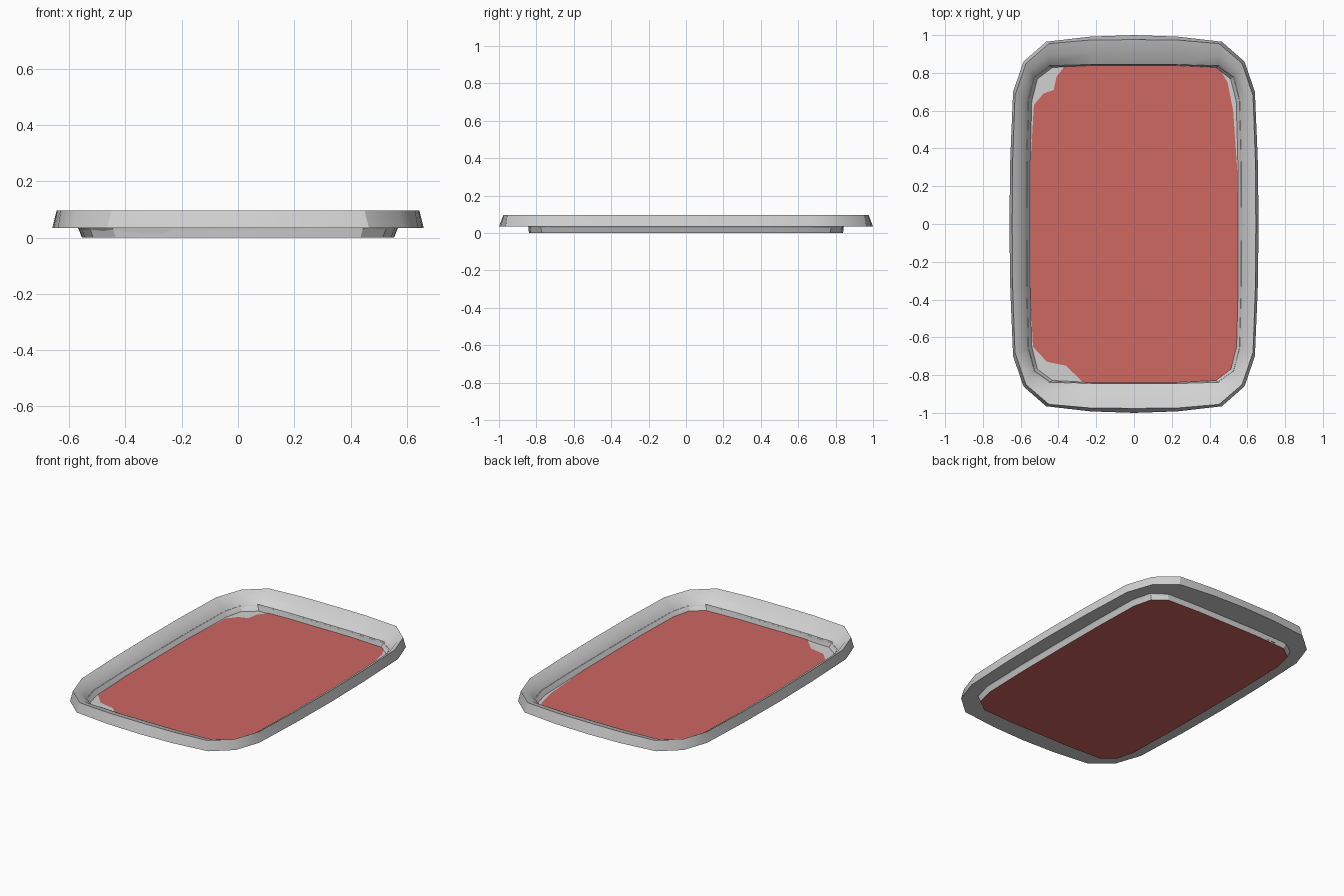
import bpy, bmesh, math

if "Cube" in bpy.data.objects:
    bpy.data.objects.remove(bpy.data.objects["Cube"])


def material(name, rgb):
    m = bpy.data.materials.new(name)
    m.diffuse_color = (*rgb, 1)
    m.use_nodes = True
    m.node_tree.nodes["Principled BSDF"].inputs["Base Color"].default_value = m.diffuse_color
    return m


GREY = material("pale grey", (0.64, 0.64, 0.64))
RED = material("soft red", (0.62, 0.135, 0.12))

# Quarter outlines, from the +x side round to the +y end
OUTER = [(.66, 0), (.655, .35), (.64, .70), (.585, .86), (.465, .965), (.23, .992), (0, 1.0)]
CREST = [(.645, 0), (.642, .35), (.63, .68), (.572, .85), (.45, .955), (.23, .974), (0, .976)]
INNER = [(.574, 0), (.572, .35), (.564, .66), (.532, .78), (.45, .838), (.22, .845), (0, .845)]
FLOOR = [(.555, 0), (.553, .35), (.545, .65), (.515, .77), (.435, .83), (.22, .84), (0, .84)]


def mirrored(quarter):
    """Mirror a quarter outline into a full counter-clockwise loop."""
    half = quarter + [(-x, y) for x, y in reversed(quarter[:-1])]
    return half + [(x, -y) for x, y in reversed(half[1:-1])]


def blend(a, b, t):
    return [(p[0] + (q[0] - p[0]) * t, p[1] + (q[1] - p[1]) * t) for p, q in zip(a, b)]


def finish(bm, name, mats):
    me = bpy.data.meshes.new(name)
    bm.to_mesh(me)
    bm.free()
    for m in mats:
        me.materials.append(m)
    ob = bpy.data.objects.new(name, me)
    bpy.context.collection.objects.link(ob)
    bpy.context.view_layer.objects.active = ob
    ob.select_set(True)
    bpy.ops.object.shade_smooth_by_angle(angle=math.radians(32))
    ob.select_set(False)
    return ob


# Tray shell: rings from the underside, out round the rim and in to the floor
rings = [
    (FLOOR, 0.0),
    (blend(FLOOR, INNER, .7), .035),
    (OUTER, .035),
    (CREST, .097),
    (blend(CREST, INNER, .5), .078),
    (INNER, .042),
    (blend(FLOOR, INNER, -.2), .005),
]
bm = bmesh.new()
loops = [[bm.verts.new((x, y, z)) for x, y in mirrored(q)] for q, z in rings]
n = len(loops[0])
for a, b in zip(loops, loops[1:]):
    for i in range(n):
        j = (i + 1) % n
        bm.faces.new((a[i], a[j], b[j], b[i]))
underside = bm.faces.new(list(reversed(loops[0])))
underside.material_index = 1
bm.faces.new(loops[-1])
finish(bm, "tray_shell", [GREY, RED])

# Red floor inlay, leaving grey showing in the corners
inlay = [(.549, .25), (.525, .6), (.495, .75), (.45, .825), (.22, .838),
         (-.365, .838), (-.41, .78), (-.425, .71), (-.48, .69), (-.53, .63), (-.549, .3),
         (-.549, -.35), (-.535, -.65), (-.46, -.73), (-.36, -.75), (-.27, -.838),
         (.22, -.838), (.435, -.828), (.513, -.77), (.543, -.65), (.551, -.35)]
bm = bmesh.new()
bm.faces.new([bm.verts.new((x, y, .008)) for x, y in inlay])
finish(bm, "floor_inlay", [RED])
